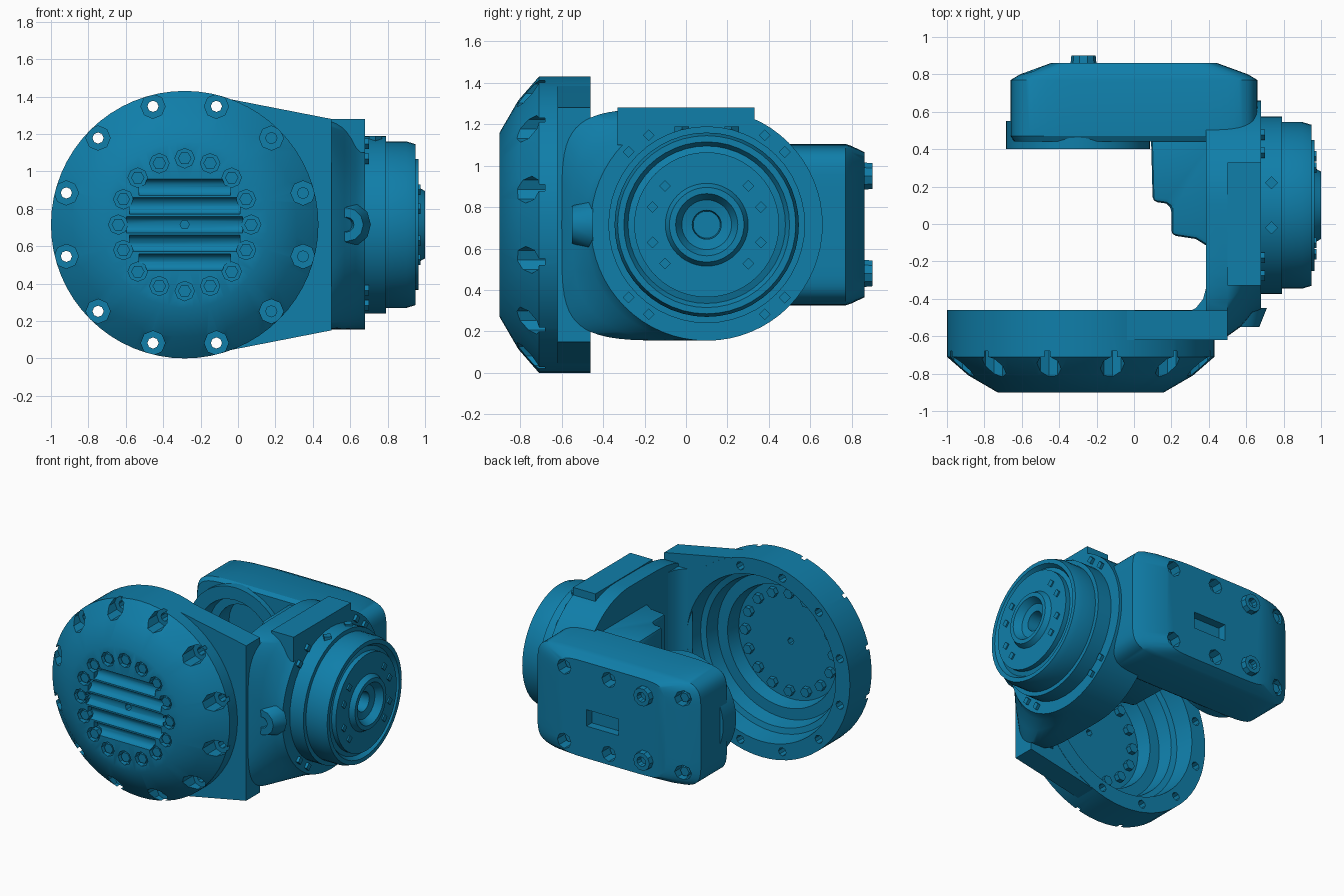
import bpy, bmesh
from math import sin, cos, pi, radians, sqrt, copysign
from mathutils import Vector

if "Cube" in bpy.data.objects:
    bpy.data.objects.remove(bpy.data.objects["Cube"])

blue = bpy.data.materials.new("blue_metal")
blue.diffuse_color = (0.005, 0.21, 0.40, 1)
blue.use_nodes = True
blue.node_tree.nodes["Principled BSDF"].inputs["Base Color"].default_value = blue.diffuse_color
CX, CZ, RY = -0.285, 0.715, 0.10      # drum axis (x, z) and output axis (y)


def finish(name, bm, cutter=False):
    bmesh.ops.remove_doubles(bm, verts=bm.verts, dist=1e-5)
    bmesh.ops.recalc_face_normals(bm, faces=bm.faces)
    me = bpy.data.meshes.new(name)
    bm.to_mesh(me)
    bm.free()
    ob = bpy.data.objects.new(name, me)
    bpy.context.collection.objects.link(ob)
    ob.hide_render = cutter
    if not cutter:
        me.materials.append(blue)
    return ob


def add_loft(bm, rings, cap=True):
    vs = [[bm.verts.new(p) for p in r] for r in rings]
    n = len(vs[0])
    for a, b in zip(vs, vs[1:]):
        for i in range(n):
            bm.faces.new((a[i], a[(i + 1) % n], b[(i + 1) % n], b[i]))
    if cap:
        bm.faces.new(vs[0])
        bm.faces.new(vs[-1])


def add_lathe(bm, profile, axis, u, v, seg=48, turn=0.0):
    """profile of (radius, position along axis); u, v = centre in the other two axes"""
    rings = []
    for r, h in profile:
        ring = []
        for i in range(seg):
            t = 2 * pi * i / seg + turn
            a, b = u + r * cos(t), v + r * sin(t)
            ring.append({'x': (h, a, b), 'y': (a, h, b), 'z': (a, b, h)}[axis])
        rings.append(ring)
    add_loft(bm, rings, cap=False)


def add_rod(bm, axis, u, v, r, h0, h1, seg=6, turn=0.0):
    add_lathe(bm, [(0, h0), (r, h0), (r, h1), (0, h1)], axis, u, v, seg, turn)


def add_box(bm, x0, x1, y0, y1, z0, z1):
    add_loft(bm, [[(x0, y0, z), (x1, y0, z), (x1, y1, z), (x0, y1, z)] for z in (z0, z1)])


def lathe(name, profile, axis, u, v, seg=48, cutter=False):
    bm = bmesh.new()
    add_lathe(bm, profile, axis, u, v, seg)
    return finish(name, bm, cutter)


def modify(ob, kind, **props):
    m = ob.modifiers.new(kind.lower(), kind)
    for k, val in props.items():
        setattr(m, k, val)
    bpy.context.view_layer.objects.active = ob
    bpy.ops.object.modifier_apply(modifier=m.name)


def cut(ob, *cutters):
    for c in cutters:
        modify(ob, 'BOOLEAN', operation='DIFFERENCE', solver='EXACT', object=c)


def spow(c, n):
    return copysign(abs(c) ** (2 / n), c)


def around(r, degrees, u, v):
    return [(u + r * cos(radians(d)), v + r * sin(radians(d))) for d in degrees]


# --- front drum and the tapering neck beside it
drum = lathe("front_drum", [(0, -.9), (.445, -.9), (.6, -.81), (.715, -.71), (.715, -.46), (0, -.46)],
             'y', CX, CZ, 64)
bm = bmesh.new()
for y in (-.62, -.462):
    for x, z in around(.705, range(0, 360, 6), CX, CZ) + [(.5, 1.28), (.5, .15)]:
        bm.verts.new((x, y, z))
bmesh.ops.convex_hull(bm, input=bm.verts)
neck = finish("drum_neck", bm)

# stepped bowl hollowed from behind
bowl = lathe("bowl_cutter", [(0, -.80), (.42, -.80), (.44, -.70), (.52, -.70), (.54, -.6),
                             (.58, -.59), (.61, -.40), (0, -.40)], 'y', CX, CZ, 64, True)
# rim screw pockets with through holes
bm = bmesh.new()
for x, z in around(.655, range(15, 360, 30), CX, CZ):
    add_lathe(bm, [(0, -1), (.065, -1), (.065, -.68), (.03, -.68), (.03, -.38), (0, -.38)], 'y', x, z, 8)
rim_holes = finish("rim_hole_cutter", bm, True)
# grille grooves, bolt pockets and centre hole
ring_angles = [22.5 * i for i in range(16)]
bm = bmesh.new()
for k in range(-2, 3):
    dz = k * .1
    half = sqrt(.34 ** 2 - dz ** 2) - .03
    add_rod(bm, 'x', -.9, CZ + dz, .044, CX - half, CX + half, 12)
face_cuts = finish("grille_cutter", bm, True)
bm = bmesh.new()
for x, z in around(.355, ring_angles, CX, CZ):
    add_rod(bm, 'y', x, z, .052, -1, -.85, 8)
bolt_pockets = finish("bolt_pocket_cutter", bm, True)
bm = bmesh.new()
add_rod(bm, 'y', CX, CZ, .025, -1, -.7, 6)
centre_hole = finish("centre_hole_cutter", bm, True)
cut(drum, bowl, rim_holes, face_cuts, bolt_pockets, centre_hole)
cut(neck, bowl, rim_holes)

bm = bmesh.new()
for x, z in around(.355, ring_angles, CX, CZ):
    add_rod(bm, 'y', x, z, .036, -.89, -.765)
finish("drum_bolts", bm)

# --- side wall: squarish at the fork, round at the output flange
rings = []
for x, a, n in ((.385, .70, 5), (.50, .70, 5), (.57, .65, 3.2), (.63, .58, 2.3), (.68, .56, 2)):
    ring = []
    for i in range(64):
        t = 2 * pi * i / 64
        aa, nn = (.56, 2) if cos(t) >= 0 else (a, n)
        ring.append((x, RY + aa * spow(cos(t), nn), CZ + .56 * spow(sin(t), nn)))
    rings.append(ring)
bm = bmesh.new()
add_loft(bm, rings)
finish("side_wall", bm)

bm = bmesh.new()
add_box(bm, .50, .68, -.33, .33, 1.1, 1.28)
finish("top_pad", bm)

bm = bmesh.new()
fillet = [(.28, -.475), (.33, -.45), (.37, -.40), (.388, -.33), (.44, -.33), (.44, -.475)]
add_loft(bm, [[(x, y, z) for x, y in fillet] for z in (.22, 1.21)])
finish("fork_fillet", bm)

# front knob with a socket
lathe("side_knob", [(0, -.45), (.13, -.45), (.09, -.55), (.04, -.55), (.03, -.5), (0, -.5)],
      'y', .58, CZ, 12)

# --- inner motor block, stepped
bm = bmesh.new()
outline = [(.09, .5), (.10, .12), (.17, .11), (.20, .09), (.20, -.06), (.33, -.08), (.41, -.13), (.48, .5)]
add_loft(bm, [[(x, y, z) for x, y in outline] for z in (.36, 1.07)])
block = finish("inner_block", bm)
modify(block, 'BEVEL', width=.025, segments=2)

# --- rear arm
bm = bmesh.new()
rings = []
for y, a, b in ((.44, .64, .37), (.47, .66, .39), (.77, .66, .39), (.80, .61, .38), (.862, .44, .35)):
    rings.append([(a * spow(cos(t), 8), y, CZ + b * spow(sin(t), 8))
                  for t in (2 * pi * (i + .5) / 64 for i in range(64))])
add_loft(bm, rings)
arm = finish("rear_arm", bm)
bearing = lathe("bearing_ring", [(0, .40), (.385, .40), (.385, .55), (0, .55)], 'y', -.30, CZ)
bore = lathe("bearing_cutter", [(0, .35), (.30, .35), (.28, .50), (.22, .50), (.22, .64), (0, .64)],
             'y', -.30, CZ, 32, True)
bm = bmesh.new()
for sz in (-1, 1):
    for x in (-.55, .02, .38):
        add_rod(bm, 'y', x, CZ + sz * .27, .055, .76, 1, 8)
add_box(bm, -.06, .2, .80, 1, .60, .72)
arm_pockets = finish("arm_pocket_cutter", bm, True)
cut(arm, bore, arm_pockets)
cut(bearing, bore)
bm = bmesh.new()
for sz in (-1, 1):
    add_lathe(bm, [(0, .80), (.075, .80), (.065, .90), (.035, .90), (.03, .86), (0, .86)],
              'y', -.27, CZ + sz * .235, 10)
    for x in (-.55, .02, .38):
        add_rod(bm, 'y', x, CZ + sz * .27, .035, .74, .80)
finish("arm_bolts", bm)

# --- output flange stack with socket
lathe("output_flange", [(0, .6), (.475, .6), (.475, .79), (.445, .79), (.445, .90), (.43, .95),
                        (.40, .95), (.38, .92), (.35, .93), (.35, .965), (.20, .965), (.18, 1.0),
                        (.15, 1.0), (.12, .95), (.07, .94), (.065, .85), (0, .85)], 'x', RY, CZ)
bm = bmesh.new()
for side in (0, 180):
    for y, z in around(.515, [side + s * d for s in (-1, 1) for d in (43, 57)], RY, CZ):
        add_rod(bm, 'x', y, z, .028, .66, .70, 4)
    for y, z in around(.275, [side + s * d for s in (-1, 1) for d in (18, 43)], RY, CZ):
        add_rod(bm, 'x', y, z, .028, .94, .975, 4)
for y in (-.02, .22):
    add_rod(bm, 'z', .735, y, .035, 1.10, 1.19, 4)
finish("flange_bolts", bm)

# --- drop cutters and shade
for ob in list(bpy.data.objects):
    if ob.hide_render:
        bpy.data.objects.remove(ob)
bpy.ops.object.select_all(action='SELECT')
bpy.ops.object.shade_smooth_by_angle(angle=radians(32))
